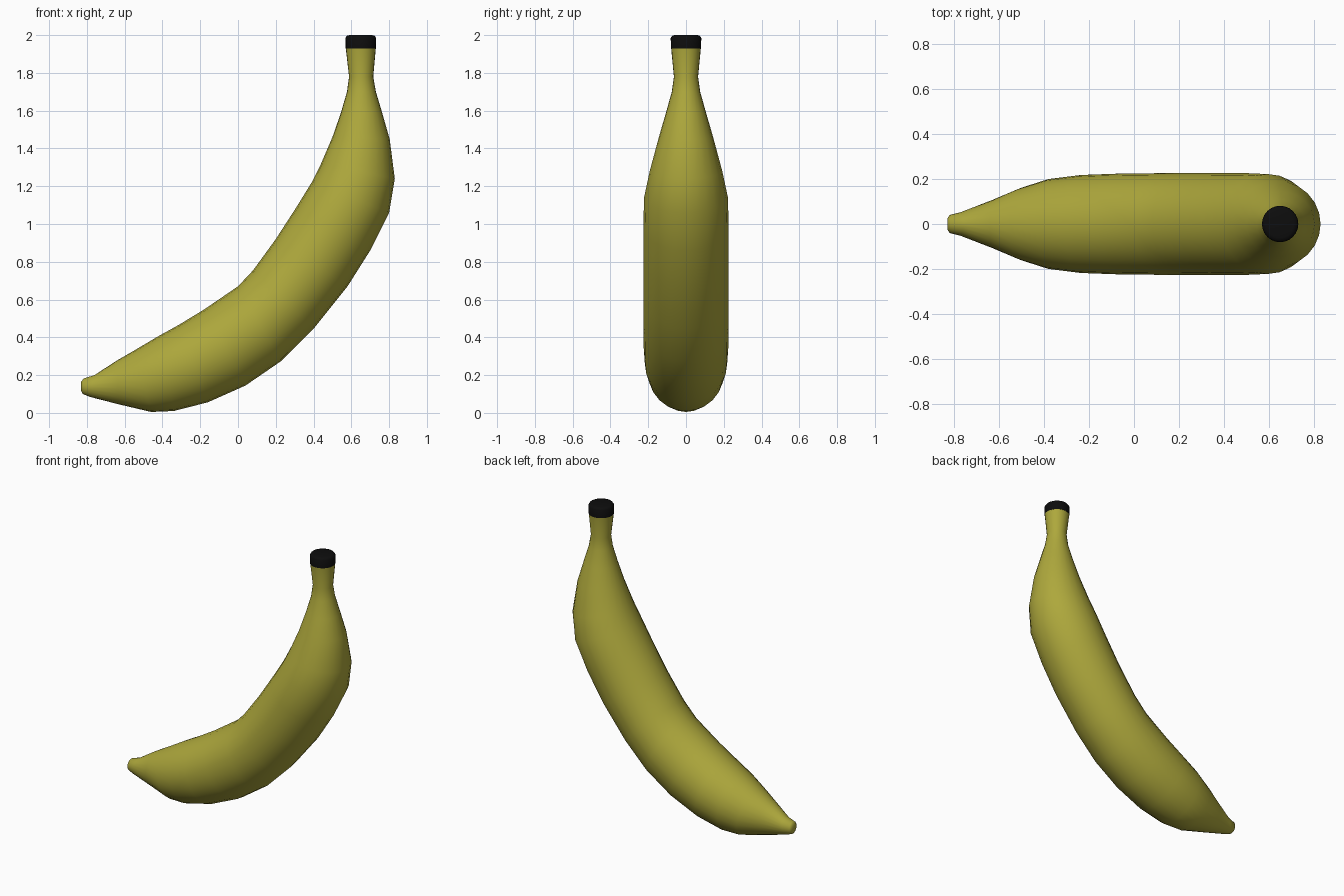
import bpy, bmesh, math
from mathutils import Vector

if "Cube" in bpy.data.objects:
    bpy.data.objects.remove(bpy.data.objects["Cube"])

SEG = 24


def material(name, rgb):
    m = bpy.data.materials.new(name)
    m.diffuse_color = (*rgb, 1)
    m.use_nodes = True
    m.node_tree.nodes["Principled BSDF"].inputs["Base Color"].default_value = m.diffuse_color
    return m


def loft(name, stations, mat):
    """Skin elliptical rings: (inner x, inner z, outer x, outer z, half width in y)."""
    bm = bmesh.new()
    rings = []
    for xi, zi, xo, zo, h in stations:
        inner, outer = Vector((xi, 0, zi)), Vector((xo, 0, zo))
        mid, half = (inner + outer) / 2, (outer - inner) / 2
        ring = []
        for k in range(SEG):
            a = 2 * math.pi * k / SEG
            ring.append(bm.verts.new(mid + half * math.cos(a) + Vector((0, h * math.sin(a), 0))))
        rings.append(ring)
    for a, b in zip(rings, rings[1:]):
        for k in range(SEG):
            n = (k + 1) % SEG
            bm.faces.new((a[k], a[n], b[n], b[k]))
    bm.faces.new(rings[0])
    bm.faces.new(rings[-1])
    bmesh.ops.recalc_face_normals(bm, faces=bm.faces[:])
    me = bpy.data.meshes.new(name)
    bm.to_mesh(me)
    bm.free()
    me.materials.append(mat)
    ob = bpy.data.objects.new(name, me)
    bpy.context.collection.objects.link(ob)
    bpy.ops.object.select_all(action='DESELECT')
    ob.select_set(True)
    bpy.context.view_layer.objects.active = ob
    bpy.ops.object.shade_smooth_by_angle(angle=math.radians(50))
    return ob


yellow = material("banana yellow", (0.42, 0.39, 0.045))
black = material("stem black", (0.004, 0.004, 0.004))

# Curved fruit body, from blossom tip to stem
body = [
    (-0.83, 0.165, -0.83, 0.115, 0.025),
    (-0.818, 0.182, -0.822, 0.10, 0.04),
    (-0.76, 0.20, -0.785, 0.085, 0.052),
    (-0.64, 0.278, -0.63, 0.045, 0.105),
    (-0.55, 0.33, -0.46, 0.005, 0.16),
    (-0.42, 0.407, -0.34, 0.01, 0.20),
    (-0.31, 0.468, -0.16, 0.056, 0.218),
    (-0.18, 0.547, 0.04, 0.145, 0.224),
    (0.0, 0.67, 0.225, 0.272, 0.226),
    (0.08, 0.755, 0.40, 0.445, 0.226),
    (0.20, 0.92, 0.58, 0.67, 0.226),
    (0.31, 1.09, 0.70, 0.86, 0.226),
    (0.39, 1.22, 0.80, 1.06, 0.222),
    (0.44, 1.32, 0.83, 1.24, 0.192),
    (0.50, 1.46, 0.803, 1.45, 0.145),
    (0.545, 1.59, 0.763, 1.59, 0.106),
    (0.577, 1.70, 0.73, 1.70, 0.075),
    (0.588, 1.78, 0.716, 1.78, 0.064),
    (0.57, 1.935, 0.73, 1.935, 0.079),
]
loft("banana_body", body, yellow)

# Dark cut end of the stem
cap = [(0.65 - r, z, 0.65 + r, z, r) for r, z in
       ((0.080, 1.93), (0.081, 1.985), (0.074, 1.996), (0.06, 2.0))]
loft("stem_cap", cap, black)
